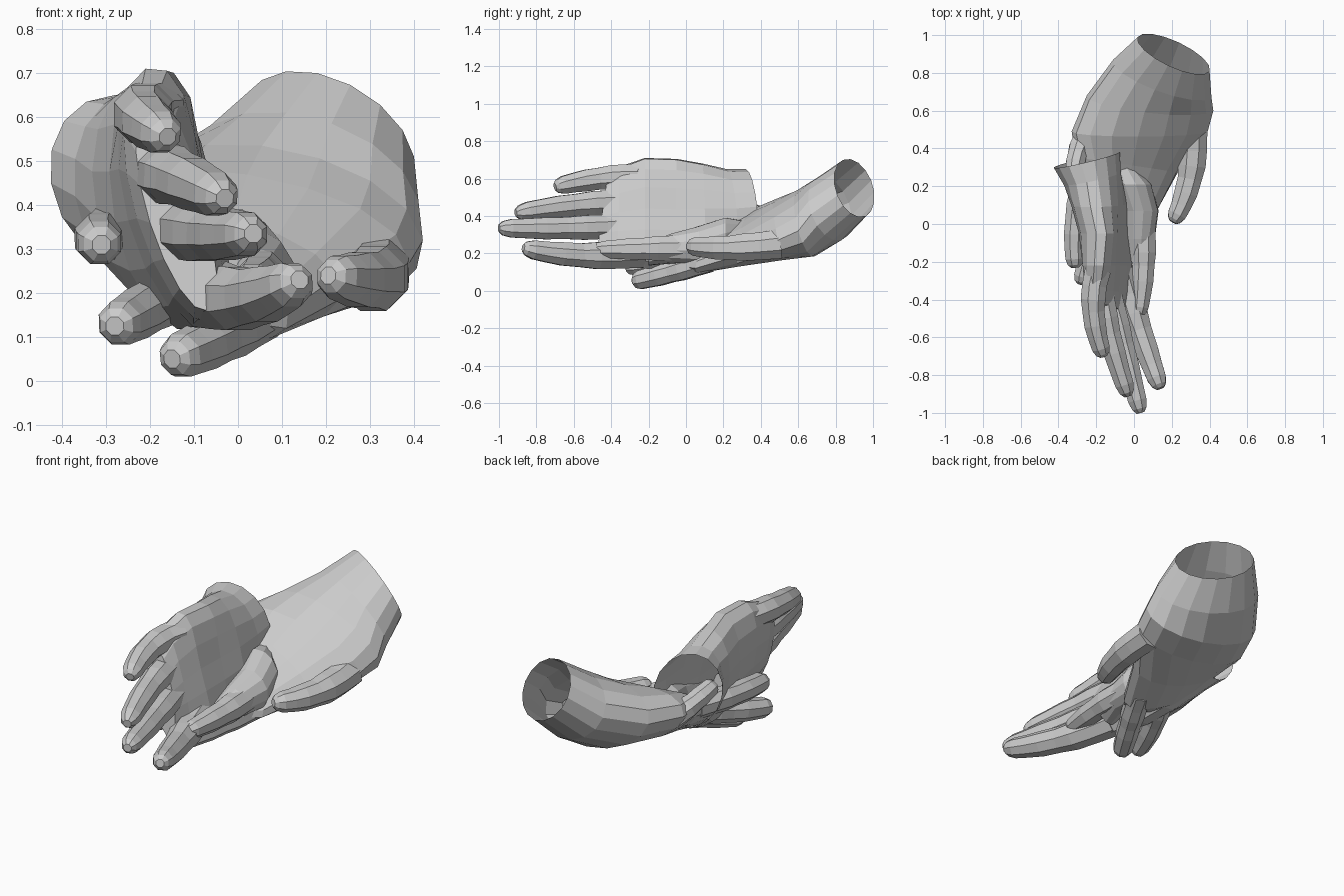
import bpy, bmesh, math
from mathutils import Vector as V


def loft(name, rings, cap_start=False, cap_end=True):
    bm = bmesh.new()
    loops = [[bm.verts.new(p) for p in r] for r in rings]
    n = len(loops[0])
    for a, b in zip(loops, loops[1:]):
        for i in range(n):
            j = (i + 1) % n
            bm.faces.new((a[i], a[j], b[j], b[i]))
    if cap_start:
        bm.faces.new(loops[0])
    if cap_end:
        bm.faces.new(loops[-1])
    bmesh.ops.recalc_face_normals(bm, faces=bm.faces)
    me = bpy.data.meshes.new(name)
    bm.to_mesh(me)
    bm.free()
    ob = bpy.data.objects.new(name, me)
    bpy.context.collection.objects.link(ob)
    return ob


def palm(name, sections, n=16):
    # section: centre, half-width vector, half-thickness vector, hollow of the palm side
    rings = []
    for c, u, v, hollow in sections:
        ring = []
        for i in range(n):
            t = 2 * math.pi * i / n
            s = math.sin(t)
            k = s * (1 - hollow * s * s) if s > 0 else s
            ring.append(V(c) + V(u) * math.cos(t) + V(v) * k)
        rings.append(ring)
    return loft(name, rings)


def finger(name, p0, p1, p2, r0, r1, n=8):
    # bent tube with swollen joints and a rounded tip
    p0, p1, p2 = V(p0), V(p1), V(p2)
    mid = p1 * 2 - (p0 + p2) / 2
    steps = [(0, 1), (.2, .98), (.36, 1.04), (.5, .98), (.66, 1.05), (.8, 1.02), (.91, 1.02), (.97, .82), (1, .45)]
    rings = []
    for t, k in steps:
        c = p0 * (1 - t) ** 2 + mid * 2 * t * (1 - t) + p2 * t * t
        d = ((mid - p0) * (1 - t) + (p2 - mid) * t).normalized()
        a = d.cross(V((0, 0, 1))).normalized()
        b = a.cross(d)
        r = (r0 + (r1 - r0) * t ** 1.4) * k
        rings.append([c + (a * math.cos(w) + b * math.sin(w)) * r
                      for w in [2 * math.pi * (i + .5) / n for i in range(n)]])
    return loft(name, rings, cap_start=True)


# rear hand: open wrist, cupped palm
palm("rear_hand_palm", [
    ((.21, .90, .55), (.19, -.09, -.04), (-.03, -.06, .15), 0),
    ((.15, .77, .44), (.26, -.10, -.03), (-.04, -.06, .17), 0),
    ((.085, .64, .36), (.335, -.04, -.04), (-.03, -.05, .175), 0),
    ((.03, .49, .33), (.36, 0, -.06), (-.01, -.03, .155), .1),
    ((-.04, .31, .285), (.27, -.04, -.10), (.04, 0, .12), .25),
    ((-.09, .14, .23), (.20, -.09, -.11), (.05, 0, .08), .2),
    ((-.11, .07, .21), (.15, -.09, -.08), (.03, 0, .05), 0)])
for nm, a, b, c, r0, r1 in [
        ("thumb", (.31, .50, .25), (.295, .24, .23), (.205, .01, .24), .085, .047),
        ("index", (.06, .12, .16), (-.04, -.08, .10), (-.15, -.28, .05), .066, .05),
        ("middle", (-.08, .15, .24), (-.20, -.08, .17), (-.28, -.32, .125), .066, .05),
        ("ring", (-.25, .28, .34), (-.31, .03, .33), (-.31, -.23, .31), .064, .05),
        ("little", (-.25, .48, .35), (-.30, .37, .41), (-.32, .22, .46), .06, .045)]:
    finger("rear_hand_" + nm, a, b, c, r0, r1)

# front hand: palm stands on edge, hollow side towards +x
palm("front_hand_palm", [
    ((-.25, .34, .45), (-.03, -.02, .20), (.175, .04, 0), 0),
    ((-.22, .24, .43), (-.03, -.02, .22), (.15, .03, .01), 0),
    ((-.17, .10, .41), (-.06, -.01, .27), (.15, 0, .04), .25),
    ((-.14, -.05, .41), (-.06, 0, .295), (.14, 0, .05), .5),
    ((-.13, -.22, .415), (-.08, 0, .295), (.12, 0, .05), .5),
    ((-.14, -.36, .40), (-.08, .01, .265), (.09, 0, .03), .3),
    ((-.14, -.45, .38), (-.07, .03, .22), (.06, 0, .02), 0)])
# fleshy pad that runs from the wrist into the thumb
palm("front_hand_thumb_pad", [
    ((-.07, .32, .31), (.05, 0, -.02), (.02, 0, .06), 0),
    ((-.02, .21, .28), (.11, 0, -.03), (.03, 0, .11), 0),
    ((.03, .07, .245), (.10, 0, -.03), (.02, 0, .10), 0),
    ((.03, -.08, .225), (.08, 0, -.01), (.01, 0, .08), 0),
    ((.01, -.20, .195), (.06, 0, -.01), (.02, 0, .06), 0)], 12)
for nm, a, b, c, r0, r1 in [
        ("thumb", (.04, .02, .23), (.05, -.22, .225), (.025, -.49, .22), .077, .044),
        ("index", (-.07, -.24, .20), (.03, -.56, .19), (.14, -.87, .23), .083, .049),
        ("middle", (-.15, -.30, .35), (-.06, -.64, .335), (.035, -1.0, .335), .074, .049),
        ("ring", (-.18, -.30, .475), (-.13, -.58, .46), (-.03, -.91, .415), .074, .049),
        ("little", (-.19, -.24, .61), (-.215, -.46, .60), (-.16, -.70, .555), .075, .047)]:
    finger("front_hand_" + nm, a, b, c, r0, r1)
